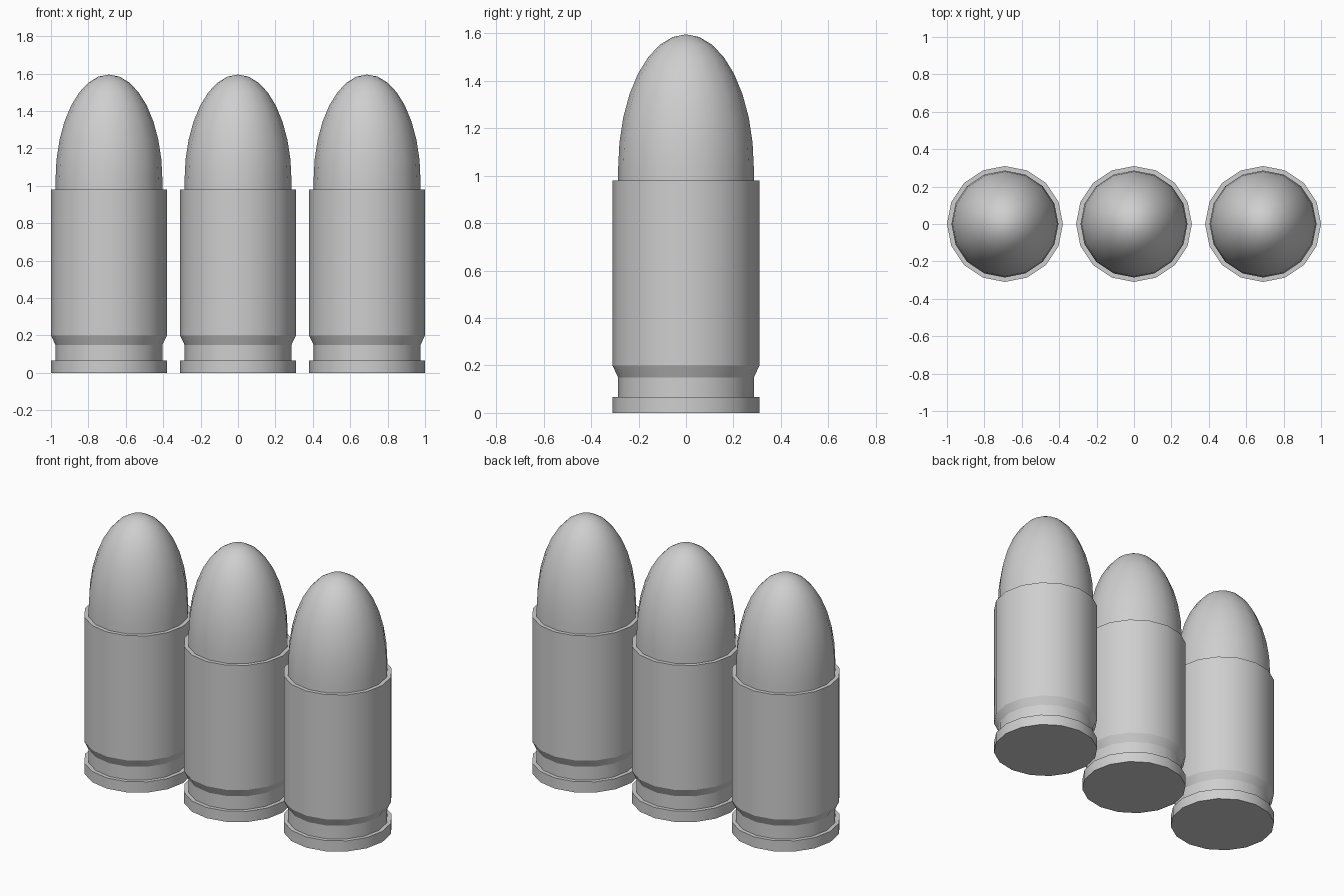
import bpy
import bmesh
from math import sin, cos, pi, radians

if "Cube" in bpy.data.objects:
    bpy.data.objects.remove(bpy.data.objects["Cube"], do_unlink=True)

SIDES = 16
SPACING = 0.69
OUTER, INNER = 0.31, 0.286

grey = bpy.data.materials.new("light grey")
grey.use_nodes = True
colour = (0.62, 0.62, 0.62, 1)
grey.diffuse_color = colour
grey.node_tree.nodes["Principled BSDF"].inputs["Base Color"].default_value = colour


def lathe(name, profile, x):
    """Revolve (radius, height) points around a vertical axis at x."""
    bm = bmesh.new()
    verts = [bm.verts.new((r, 0, z)) for r, z in profile]
    edges = [bm.edges.new(pair) for pair in zip(verts, verts[1:])]
    bmesh.ops.spin(bm, geom=verts + edges, cent=(0, 0, 0), axis=(0, 0, 1),
                   angle=2 * pi, steps=SIDES, use_merge=True)
    bmesh.ops.remove_doubles(bm, verts=bm.verts, dist=0.0005)
    bmesh.ops.recalc_face_normals(bm, faces=bm.faces)
    mesh = bpy.data.meshes.new(name)
    bm.to_mesh(mesh)
    bm.free()
    mesh.materials.append(grey)
    obj = bpy.data.objects.new(name, mesh)
    obj.location.x = x
    bpy.context.collection.objects.link(obj)
    bpy.ops.object.select_all(action='DESELECT')
    obj.select_set(True)
    bpy.context.view_layer.objects.active = obj
    bpy.ops.object.shade_smooth_by_angle(angle=radians(25))
    return obj


# Casing: flat base, rim, extractor groove, flare, wall, top lip
case_profile = [(0, 0), (OUTER, 0), (OUTER, 0.067), (INNER, 0.067),
                (INNER, 0.15), (OUTER, 0.2), (OUTER, 0.98),
                (INNER - 0.005, 0.98), (INNER - 0.005, 0.9), (0, 0.9)]

# Tip: straight shank and a stretched half sphere
BASE, HEIGHT, RINGS = 1.03, 0.565, 8
tip_profile = [(0, 0.92), (INNER, 0.92)]
for i in range(RINGS + 1):
    a = i / RINGS * pi / 2
    tip_profile.append((INNER * cos(a), BASE + HEIGHT * sin(a)))
tip_profile[-1] = (0, BASE + HEIGHT)

for side, place in ((-1, "right"), (0, "middle"), (1, "left")):
    lathe(place + "_casing", case_profile, side * SPACING)
    lathe(place + "_tip", tip_profile, side * SPACING)
